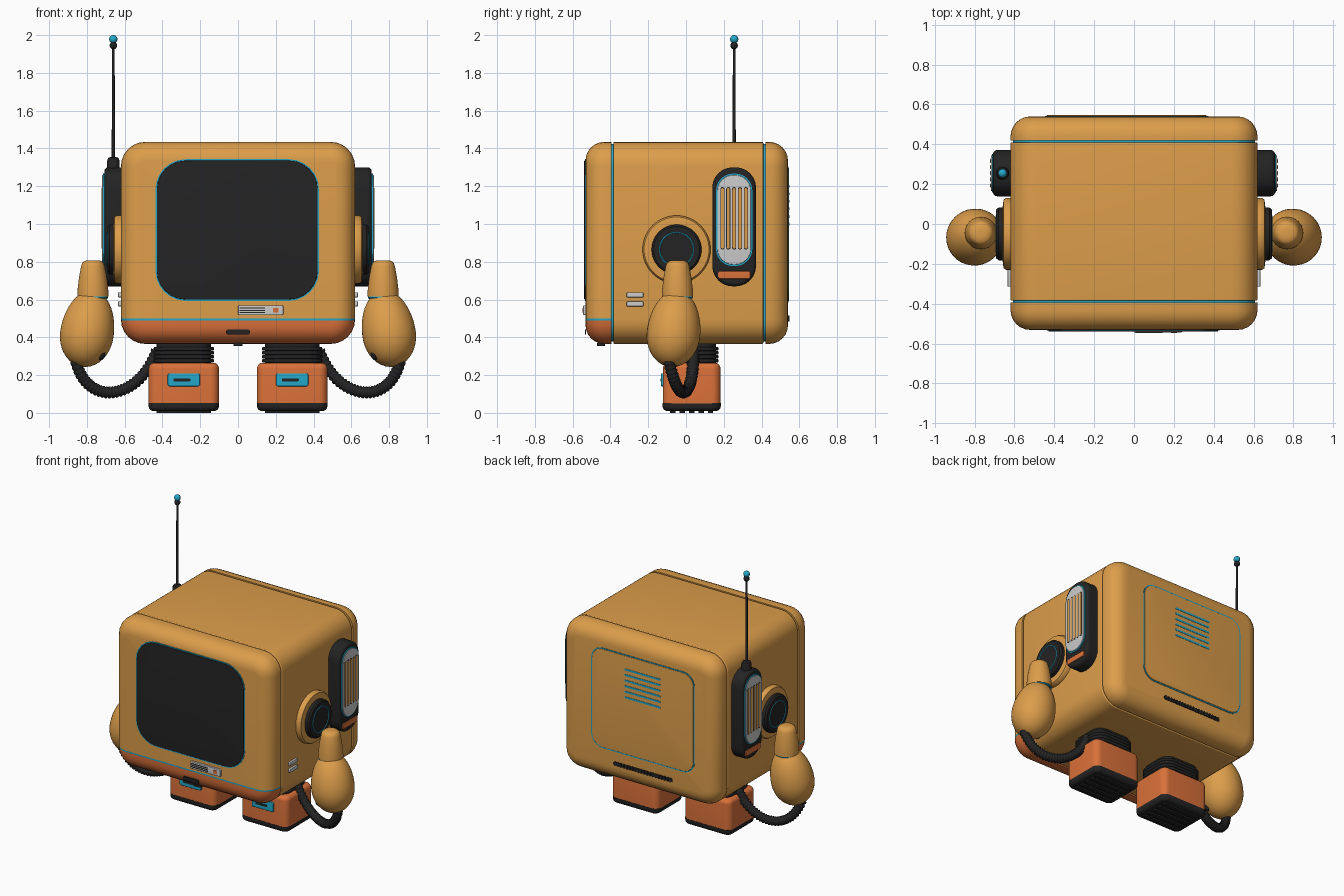
import bpy, bmesh, math
from mathutils import Vector, Matrix
from mathutils.geometry import interpolate_bezier

cube = bpy.data.objects.get("Cube")
if cube:
    bpy.data.objects.remove(cube, do_unlink=True)


def material(name, r, g, b):
    m = bpy.data.materials.new(name)
    m.use_nodes = True
    m.diffuse_color = (r, g, b, 1)
    m.node_tree.nodes["Principled BSDF"].inputs["Base Color"].default_value = (r, g, b, 1)
    return m


YELLOW = material("warm yellow", 0.72, 0.34, 0.07)
ORANGE = material("burnt orange", 0.70, 0.165, 0.042)
DARK = material("charcoal", 0.017, 0.017, 0.017)
TEAL = material("teal", 0.018, 0.39, 0.58)
GREY = material("light grey", 0.6, 0.6, 0.6)
parts = []

# Local x, y and outward directions for each facing
AXES = {
    "front": ((1, 0, 0), (0, 0, 1), (0, -1, 0)),
    "back": ((-1, 0, 0), (0, 0, 1), (0, 1, 0)),
    "left": ((0, 1, 0), (0, 0, 1), (1, 0, 0)),
    "right": ((0, -1, 0), (0, 0, 1), (-1, 0, 0)),
    "up": ((1, 0, 0), (0, 1, 0), (0, 0, 1)),
    "down": ((-1, 0, 0), (0, 1, 0), (0, 0, -1)),
}


def frame(centre, facing):
    m = Matrix([Vector(a) for a in AXES[facing]]).transposed().to_4x4()
    m.translation = Vector(centre)
    return m


def finish(name, bm, matrix, *mats):
    bmesh.ops.recalc_face_normals(bm, faces=bm.faces)
    bm.transform(matrix)
    me = bpy.data.meshes.new(name)
    bm.to_mesh(me)
    bm.free()
    for m in mats:
        me.materials.append(m)
    ob = bpy.data.objects.new(name, me)
    bpy.context.collection.objects.link(ob)
    parts.append(ob)
    return ob


def loft(rings, caps=True):
    bm = bmesh.new()
    loops = [[bm.verts.new(p) for p in ring] for ring in rings]
    for a, b in zip(loops, loops[1:]):
        for i in range(len(a)):
            j = (i + 1) % len(a)
            bm.faces.new((a[i], a[j], b[j], b[i]))
    if caps:
        bm.faces.new(loops[0][::-1])
        bm.faces.new(loops[-1])
    return bm


def slab(name, centre, facing, size, r, depth, mat, edge=0.0, base=0.0):
    """Rounded rectangle grown outward, with a rounded outer and base edge."""
    quarter = [math.pi / 2 * i / 6 for i in range(7)]
    levels = [(base * (1 - math.sin(a)), base * (1 - math.cos(a)))
              for a in reversed(quarter)][::-1] if base else [(0, 0)]
    if base:
        levels = [(base * (1 - math.cos(a)), base * (1 - math.sin(a))) for a in quarter]
    if edge:
        levels += [(depth - edge * (1 - math.sin(a)), edge * (1 - math.cos(a))) for a in quarter]
    else:
        levels.append((depth, 0))
    rings = []
    for z, inset in levels:
        rad = max(r - inset, 0.001)
        hx, hy = size[0] / 2 - inset - rad, size[1] / 2 - inset - rad
        ring = []
        for k, (sx, sy) in enumerate(((1, 1), (-1, 1), (-1, -1), (1, -1))):
            for a in quarter:
                t = a + k * math.pi / 2
                ring.append((sx * hx + rad * math.cos(t), sy * hy + rad * math.sin(t), z))
        rings.append(ring)
    return finish(name, loft(rings), frame(centre, facing), mat)


def lathe(name, profile, matrix, mat, n=40):
    rings = [[(r * math.cos(2 * math.pi * i / n), r * math.sin(2 * math.pi * i / n), z)
              for i in range(n)] for r, z in profile]
    return finish(name, loft(rings), matrix, mat)


def ball(name, centre, scale, mat):
    bm = bmesh.new()
    bmesh.ops.create_uvsphere(bm, u_segments=20, v_segments=12, radius=1)
    return finish(name, bm, Matrix.LocRotScale(Vector(centre), None, Vector(scale)), mat)


def ring(name, matrix, radius, thick, mat):
    prof = [(radius + thick * math.cos(i * math.pi / 4), thick * math.sin(i * math.pi / 4))
            for i in range(9)]
    n = 40
    rings = [[(r * math.cos(2 * math.pi * i / n), r * math.sin(2 * math.pi * i / n), z)
              for i in range(n)] for r, z in prof]
    bm = loft(rings, caps=False)
    bmesh.ops.remove_doubles(bm, verts=bm.verts, dist=1e-5)
    return finish(name, bm, matrix, mat)


# Body: three shells over a teal core that shows in the seams
shell = (1.24, 1.07)
slab("body_core", (0, -0.45, 0.9), "back", (1.215, 1.045), 0.12, 0.92, TEAL)
slab("body_middle", (0, -0.385, 0.9), "back", shell, 0.13, 0.794, YELLOW, 0.006, 0.006)
slab("back_shell", (0, 0.42, 0.9), "back", shell, 0.13, 0.12, YELLOW, 0.1)
front = slab("front_shell", (0, -0.395, 0.9), "front", shell, 0.13, 0.137, YELLOW, 0.1)

# Lower part of the front shell: orange chin below a teal line
front.data.materials.append(ORANGE)
front.data.materials.append(TEAL)
bm = bmesh.new()
bm.from_mesh(front.data)
for z in (0.49, 0.5):
    bmesh.ops.bisect_plane(bm, geom=bm.verts[:] + bm.edges[:] + bm.faces[:],
                           plane_co=(0, 0, z), plane_no=(0, 0, 1))
for f in bm.faces:
    z = f.calc_center_median().z
    f.material_index = 1 if z < 0.49 else 2 if z < 0.5 else 0
bm.to_mesh(front.data)
bm.free()

# Screen, label and chin details
slab("screen_border", (-0.004, -0.53, 0.968), "front", (0.866, 0.75), 0.16, 0.005, TEAL)
slab("screen", (-0.004, -0.53, 0.968), "front", (0.852, 0.736), 0.153, 0.009, DARK, 0.003)
slab("label_plate", (0.12, -0.53, 0.543), "front", (0.24, 0.052), 0.008, 0.014, GREY, 0.004)
for i in range(3):
    slab("label_stripe", (0.075, -0.544, 0.531 + 0.012 * i), "front", (0.135, 0.006), 0.002, 0.002, DARK)
slab("label_button", (0.2, -0.544, 0.543), "front", (0.03, 0.024), 0.003, 0.003, ORANGE)
slab("chin_slot", (0, -0.53, 0.428), "front", (0.125, 0.028), 0.012, 0.006, DARK)
slab("chin_latch", (0, -0.45, 0.37), "down", (0.05, 0.04), 0.008, 0.015, DARK)

# Back panel with vent slots and a ridged strip
px = -0.037
slab("back_panel_border", (px, 0.537, 0.945), "back", (0.82, 0.72), 0.09, 0.006, TEAL)
slab("back_panel", (px, 0.537, 0.945), "back", (0.804, 0.704), 0.082, 0.009, YELLOW, 0.003)
for i in range(6):
    slab("back_vent", (px, 0.545, 1.0 + 0.04 * i), "back", (0.285, 0.014), 0.006, 0.003, TEAL)
slab("back_strip", (px, 0.538, 0.5), "back", (0.47, 0.026), 0.01, 0.005, DARK)
for i in range(20):
    slab("strip_ridge", (px - 0.22 + 0.0232 * i, 0.54, 0.5), "back", (0.012, 0.03), 0.004, 0.007, DARK)

for s, side in ((1, "left"), (-1, "right")):
    # Shoulder discs
    hub = frame((s * 0.615, -0.05, 0.865), side)
    lathe("shoulder_plate", [(0.18, 0), (0.18, 0.028), (0.172, 0.04), (0.14, 0.044)], hub, YELLOW, 56)
    lathe("shoulder_hub", [(0.132, 0.03), (0.132, 0.066), (0.122, 0.077), (0.1, 0.077)], hub, DARK, 48)
    ring("shoulder_ring", hub @ Matrix.Translation((0, 0, 0.076)), 0.09, 0.004, TEAL)

    # Side grille pods
    y = 0.255
    slab("pod", (s * 0.61, y, 0.985), side, (0.232, 0.63), 0.108, 0.098, DARK, 0.022)
    slab("pod_border", (s * 0.7, y, 1.022), side, (0.192, 0.49), 0.09, 0.014, TEAL)
    slab("pod_grille", (s * 0.7, y, 1.022), side, (0.178, 0.474), 0.083, 0.019, GREY, 0.004)
    for i in range(5):
        yy = y + (i - 2) * 0.031
        slab("grille_slot", (s * 0.718, yy, 1.03), side, (0.022, 0.33), 0.01, 0.002, DARK)
        slab("grille_slat", (s * 0.718, yy, 1.03), side, (0.015, 0.32), 0.007, 0.004, YELLOW)
    slab("pod_button", (s * 0.7, y, 0.73), side, (0.172, 0.04), 0.012, 0.014, ORANGE, 0.004)

    # Small side vents
    for z in (0.577, 0.625):
        slab("side_vent", (s * 0.618, -0.27, z), side, (0.09, 0.026), 0.006, 0.017, GREY, 0.004)

    # Upper arm, wrist ring and egg-shaped hand
    wrist = Vector((s * 0.768, -0.045, 0.615))
    lathe("upper_arm", [(0.082, 0), (0.081, 0.04), (0.074, 0.1), (0.063, 0.16), (0.057, 0.178),
                        (0.043, 0.19), (0.02, 0.193)],
          Matrix.Translation(wrist), YELLOW)
    ring("wrist_ring", Matrix.Translation(wrist - Vector((0, 0, 0.003))), 0.073, 0.008, TEAL)
    tip = Vector((s * 0.828, -0.085, 0.245))
    turn = (wrist - tip).to_track_quat("Z", "Y").to_matrix().to_4x4()
    egg = []
    for i in range(17):
        a = math.pi - 0.02 - (math.pi - 0.54) * i / 16
        egg.append((0.142 * math.sin(a), 0.175 + (0.175 if math.cos(a) < 0 else 0.235) * math.cos(a)))
    lathe("hand", egg, Matrix.Translation(tip) @ turn, YELLOW)
    ball("hand_nub", (s * 0.727, -0.115, 0.315), (0.026, 0.03, 0.036), DARK)

    # Corrugated hose from hand to ankle
    pts = interpolate_bezier(Vector((s * 0.86, -0.09, 0.28)), Vector((s * 0.8, -0.04, 0.02)),
                             Vector((s * 0.52, 0.04, 0.07)), Vector((s * 0.43, 0.04, 0.33)), 90)
    cu = bpy.data.curves.new("hose", "CURVE")
    cu.dimensions = "3D"
    cu.bevel_depth = 0.032
    cu.bevel_resolution = 3
    cu.use_fill_caps = True
    sp = cu.splines.new("POLY")
    sp.points.add(len(pts) - 1)
    for i, (p, q) in enumerate(zip(sp.points, pts)):
        p.co = (*q, 1)
        p.radius = 1 if i % 3 else 0.8
    cu.materials.append(DARK)
    hose = bpy.data.objects.new("hose", cu)
    bpy.context.collection.objects.link(hose)

    # Legs: ribbed ankle, boot, sole with treads, front badge
    fx, fy = s * 0.287, 0.03
    slab("ankle", (fx, fy, 0.25), "up", (0.29, 0.26), 0.07, 0.125, DARK)
    for i in range(4):
        slab("ankle_rib", (fx, fy, 0.266 + 0.021 * i), "up", (0.32, 0.285), 0.08, 0.02, DARK, 0.008, 0.008)
    slab("boot", (fx, fy, 0.05), "up", (0.372, 0.305), 0.045, 0.215, ORANGE, 0.03)
    slab("sole", (fx, fy, 0.052), "down", (0.372, 0.308), 0.045, 0.042, DARK, 0.025)
    for i in range(5):
        slab("sole_tread", (fx, fy + (i - 2) * 0.05, 0.015), "down", (0.29, 0.028), 0.006, 0.015, DARK)
    slab("boot_badge", (fx, -0.12, 0.175), "front", (0.17, 0.068), 0.01, 0.013, TEAL, 0.004)
    slab("badge_slot", (fx - 0.01, -0.132, 0.175), "front", (0.09, 0.016), 0.006, 0.003, DARK)

# Antenna on the right pod
ax, ay = -0.66, 0.255
lathe("antenna_base", [(0.033, 1.26), (0.033, 1.335), (0.027, 1.35), (0.012, 1.355)],
      Matrix.Translation((ax, ay, 0)), DARK, 24)
lathe("antenna_rod", [(0.009, 1.3), (0.007, 1.95)], Matrix.Translation((ax, ay, 0)), DARK, 12)
ball("antenna_collar", (ax, ay, 1.945), (0.02, 0.02, 0.02), DARK)
ball("antenna_tip", (ax, ay, 1.978), (0.022, 0.022, 0.022), TEAL)

# Smooth rounded surfaces, keeping hard edges crisp
bpy.ops.object.select_all(action="DESELECT")
for ob in parts:
    ob.select_set(True)
bpy.context.view_layer.objects.active = parts[0]
bpy.ops.object.shade_smooth_by_angle(angle=math.radians(35))
